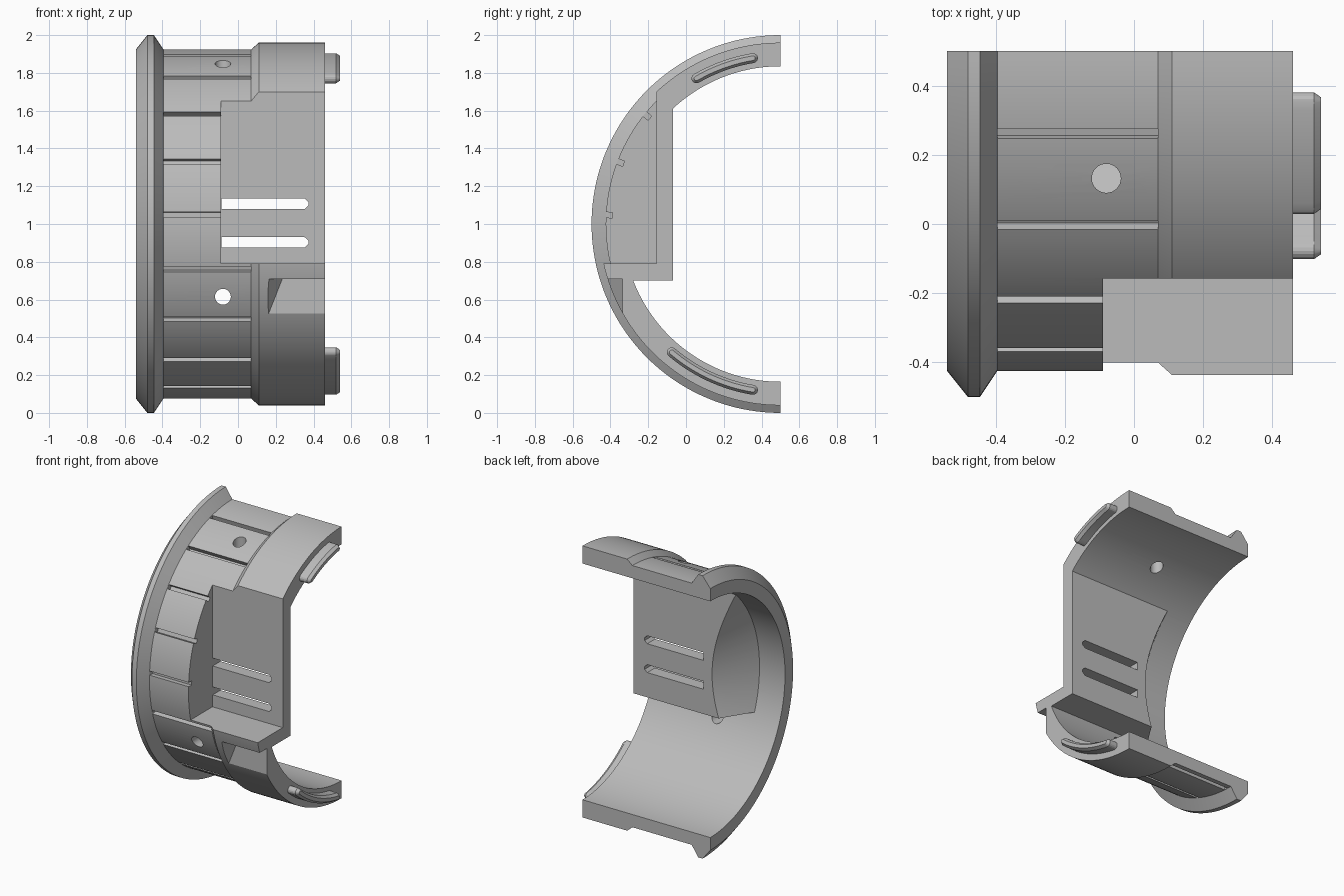
import bpy, bmesh
from math import sin, cos, asin, acos, radians, pi

if "Cube" in bpy.data.objects:
    bpy.data.objects.remove(bpy.data.objects["Cube"], do_unlink=True)

grey = bpy.data.materials.new("plain grey")
grey.use_nodes = True
grey.diffuse_color = (0.5, 0.5, 0.5, 1)
grey.node_tree.nodes["Principled BSDF"].inputs["Base Color"].default_value = (0.5, 0.5, 0.5, 1)


def polar(x, r, t):
    """Point at radius r and elevation t around the ring axis."""
    return (x, 0.5 - r * cos(t), 1 + r * sin(t))


def loft(name, sections):
    """Closed solid through matching loops of points."""
    bm = bmesh.new()
    rings = [[bm.verts.new(p) for p in s] for s in sections]
    n = len(rings[0])
    for a, b in zip(rings, rings[1:]):
        for i in range(n):
            j = (i + 1) % n
            bm.faces.new((a[i], a[j], b[j], b[i]))
    bm.faces.new(rings[0])
    bm.faces.new(rings[-1])
    bmesh.ops.recalc_face_normals(bm, faces=bm.faces)
    mesh = bpy.data.meshes.new(name)
    bm.to_mesh(mesh)
    bm.free()
    mesh.materials.append(grey)
    ob = bpy.data.objects.new(name, mesh)
    bpy.context.collection.objects.link(ob)
    return ob


def box(name, x0, x1, y0, y1, z0, z1):
    return loft(name, [[(x, y0, z0), (x, y1, z0), (x, y1, z1), (x, y0, z1)] for x in (x0, x1)])


def activate(ob):
    bpy.ops.object.select_all(action='DESELECT')
    ob.select_set(True)
    bpy.context.view_layer.objects.active = ob


def boolean(ob, tool, op='DIFFERENCE'):
    """Apply a boolean and discard the tool."""
    tool.hide_render = True
    activate(ob)
    mod = ob.modifiers.new("cut", 'BOOLEAN')
    mod.object, mod.operation, mod.solver = tool, op, 'EXACT'
    bpy.ops.object.modifier_apply(modifier=mod.name)
    bpy.data.objects.remove(tool, do_unlink=True)


def smooth(ob):
    activate(ob)
    bpy.ops.object.shade_smooth_by_angle(angle=radians(20))


# Half ring with a tapered flange and a thicker end
INNER = 0.835
profile = [(-0.54, INNER), (-0.54, 0.925), (-0.48, 1.0), (-0.445, 1.0), (-0.395, 0.925),
           (0.07, 0.925), (0.11, 0.96), (0.46, 0.96), (0.46, INNER)]
STEPS = 96
body = loft("half_ring_body", [[polar(x, r, -pi / 2 + pi * k / STEPS) for x, r in profile]
                               for k in range(STEPS + 1)])

# Grooves across the ring
for k in range(-5, 5):
    t = radians(3 + 18 * k)
    w = 0.0145
    groove = loft("groove_cutter", [[polar(x, r, t + s * w / r) for r, s in
                                     ((0.89, -1), (0.89, 1), (0.95, 1), (0.95, -1))]
                                    for x in (-0.394, 0.07)])
    boolean(body, groove)

# Inner block behind the recess, trimmed by a cone on the ring axis
R = 0.875
t0, t1 = asin(-0.30 / R), acos(0.57 / R)
arc = [t0 + (t1 - t0) * k / 32 for k in range(33)]
block = loft("inner_block", [[polar(x, R, t) for t in arc] + [(x, -0.07, 0.70)]
                             for x in (-0.42, 0.46)])
cone = loft("cone_cutter", [[polar(x, r, 2 * pi * k / 128) for k in range(128)]
                            for x, r in ((-0.6, 1.206), (0.2, 0.063))])
boolean(block, cone)
boolean(body, block, 'UNION')

# Front recess
boolean(body, box("recess_cutter", -0.09, 0.7, -0.7, -0.157, 0.79, 2.2))

# Two slots through the recess plate
for z in (0.903, 1.107):
    outline = [(-0.088, -0.028), (0.352, -0.028), (0.372, -0.01),
               (0.372, 0.01), (0.352, 0.028), (-0.088, 0.028)]
    boolean(body, loft("slot_cutter", [[(x, y, z + dz) for x, dz in outline]
                                       for y in (-0.25, 0.0)]))


# Notch under the recess, with a slanted side wall
def wall(y, z):
    return 0.16 + 0.88 * (y + 0.42) + 0.394 * (z - 0.71)


corners = [(-0.335, 0.45), (-0.335, 0.71), (-0.55, 0.71), (-0.55, 0.45)]
boolean(body, loft("notch_cutter", [[(wall(y, z), y, z) for y, z in corners],
                                    [(0.6, y, z) for y, z in corners]]))

# Round holes, one from the front and one from the top
circle = [(0.042 * cos(a), 0.042 * sin(a)) for a in [2 * pi * k / 32 for k in range(32)]]
boolean(body, loft("front_hole_cutter", [[(-0.08 + u, y, 0.615 + v) for u, v in circle]
                                         for y in (-0.7, 0.0)]))
boolean(body, loft("top_hole_cutter", [[(-0.08 + u, 0.132 + v, z) for u, v in circle]
                                       for z in (1.6, 2.1)]))
smooth(body)


# Curved keys with chamfered tips on the thick end
def key_outline(x, w, a, b):
    r, n = 0.89, 16
    pts = [polar(x, r + w, a + (b - a) * k / n) for k in range(n)]
    for end, turn in ((b, 0), (a, pi)):
        for k in range(9):
            q = turn + pi * k / 8
            pts.append(polar(x, r + w * cos(q), end + w * sin(q) / r))
        if end == b:
            pts += [polar(x, r - w, b + (a - b) * k / n) for k in range(1, n)]
    return pts[:-1]


for name, a, b in (("upper_key", 60, 80.6), ("lower_key", -80.6, -49.7)):
    a, b = radians(a), radians(b)
    smooth(loft(name, [key_outline(x, w, a, b)
                       for x, w in ((0.45, 0.026), (0.52, 0.026), (0.54, 0.012))]))
